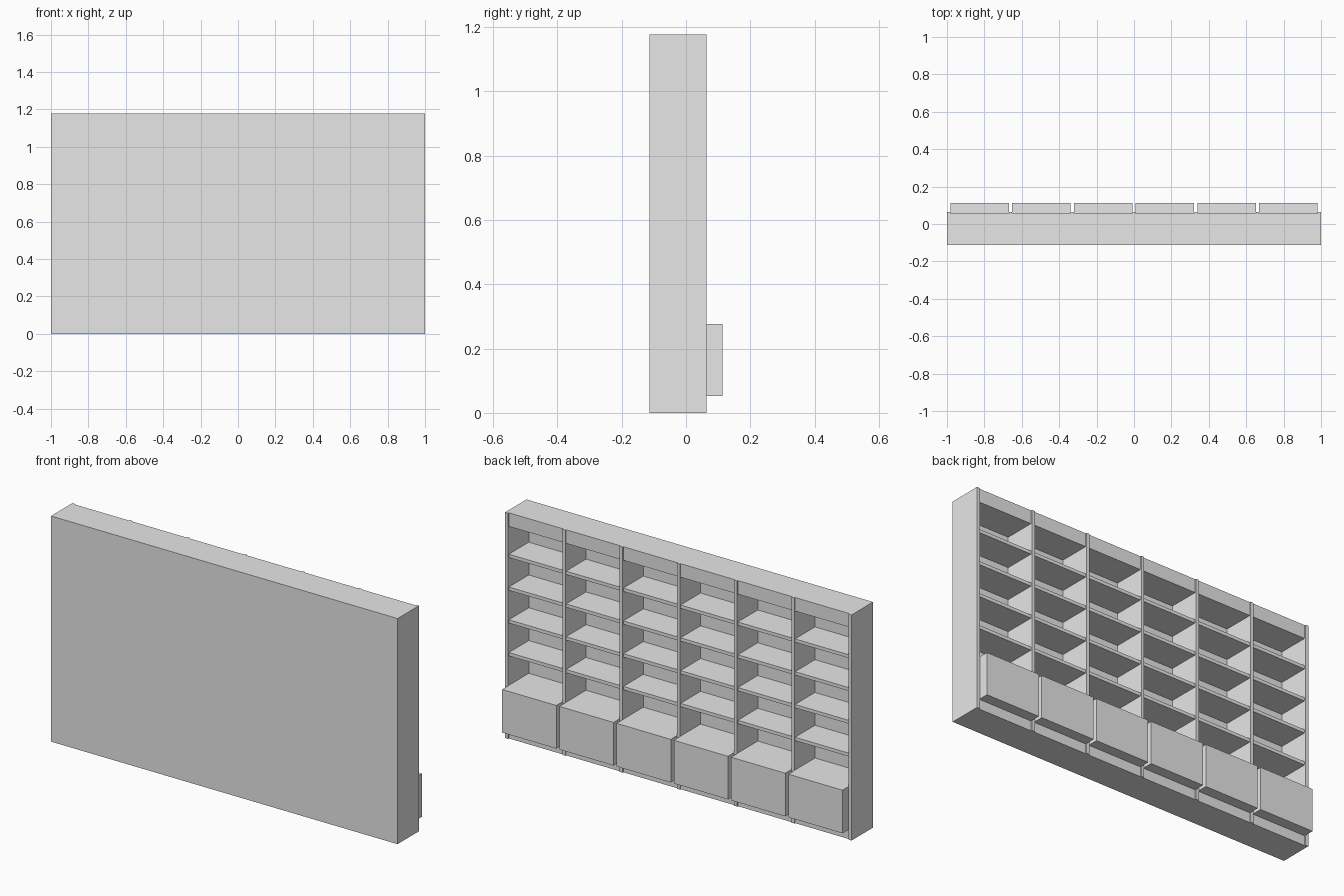
import bpy

cube = bpy.data.objects.get("Cube")
if cube:
    bpy.data.objects.remove(cube, do_unlink=True)

# Single neutral grey finish
grey = bpy.data.materials.new("light_grey")
grey.use_nodes = True
colour = (0.8, 0.8, 0.8, 1)
grey.diffuse_color = colour
grey.node_tree.nodes["Principled BSDF"].inputs["Base Color"].default_value = colour


def box(name, x, y, z):
    """Axis-aligned board given its (min, max) range on each axis."""
    bpy.ops.mesh.primitive_cube_add(size=1)
    ob = bpy.context.object
    ob.name = name
    for v in ob.data.vertices:
        v.co = [(r[0] + r[1]) / 2 + c * (r[1] - r[0]) for r, c in zip((x, y, z), v.co)]
    ob.data.materials.append(grey)
    return ob


BAYS = 6
HEIGHT = 1.177
BOARD = 0.0176
WIDTH = (2 - (BAYS + 1) * BOARD) / BAYS
PITCH = WIDTH + BOARD
BACK, INNER, OPEN = -0.113, -0.107, 0.063
SET_BACK = OPEN - 0.006
DRAWER_TOP = 0.277
SHELF_STEP = 0.171

# Back panel
box("back_panel", (-1, 1), (BACK, INNER), (0, HEIGHT))

# Side panels and dividers
for i in range(BAYS + 1):
    x = -1 + i * PITCH
    name = "side_panel" if i in (0, BAYS) else "divider"
    box(name, (x, x + BOARD), (INNER, OPEN), (0, HEIGHT))

# Fittings of each bay: plinth, drawer, shelves and header
for i in range(BAYS):
    x0 = -1 + BOARD + i * PITCH
    x = (x0, x0 + WIDTH)
    box("plinth", x, (INNER, SET_BACK), (0, 0.052))
    box("drawer_body", x, (INNER, 0.103), (0.052, DRAWER_TOP))
    box("drawer_front", x, (0.103, 0.113), (0.052, DRAWER_TOP))
    for k in range(1, 5):
        top = DRAWER_TOP + k * SHELF_STEP
        box("shelf", x, (INNER, SET_BACK), (top - BOARD, top))
    box("header", x, (INNER, SET_BACK), (1.106, HEIGHT))
